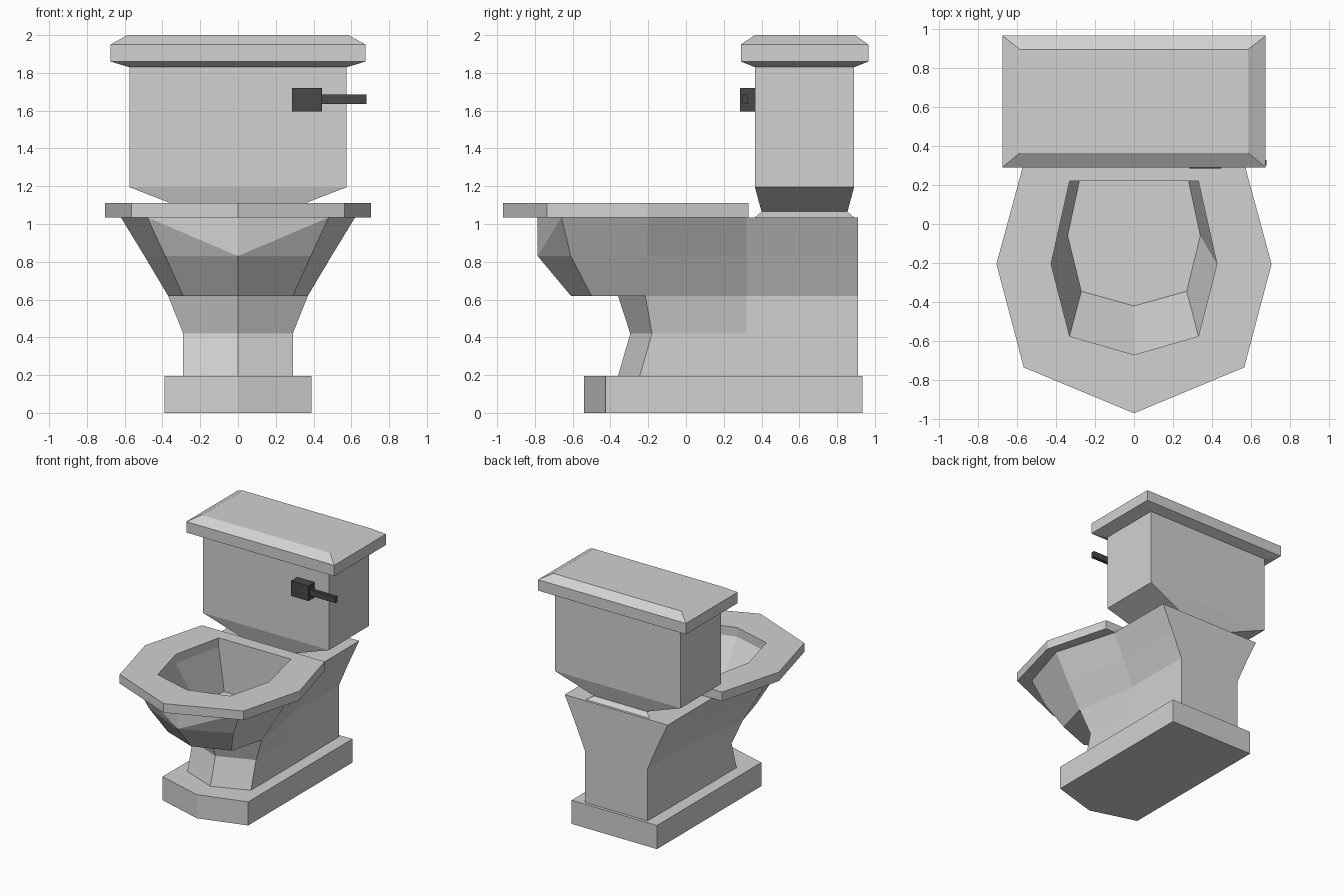
import bpy, bmesh

old = bpy.data.objects.get("Cube")
if old:
    bpy.data.objects.remove(old, do_unlink=True)


def material(name, value):
    mat = bpy.data.materials.new(name)
    mat.use_nodes = True
    colour = (value, value, value, 1)
    mat.diffuse_color = colour
    mat.node_tree.nodes["Principled BSDF"].inputs["Base Color"].default_value = colour
    return mat


ceramic = material("light grey ceramic", 0.64)
dark = material("dark handle", 0.065)


def outline(half):
    """Complete a half plan (x >= 0, front to back) by mirroring in x."""
    return half + [(-x, y) for x, y in reversed(half) if x > 0]


def block(w, y0, y1):
    return [(w, y0), (w, y1)]


def finish(name, bm, mat):
    bmesh.ops.recalc_face_normals(bm, faces=bm.faces)
    mesh = bpy.data.meshes.new(name)
    bm.to_mesh(mesh)
    bm.free()
    mesh.materials.append(mat)
    obj = bpy.data.objects.new(name, mesh)
    bpy.context.collection.objects.link(obj)
    return obj


def loft(name, sections, closed=False, crease=None):
    """Skin (z, half plan) sections; cap the ends or close into a ring."""
    bm = bmesh.new()
    rings = [[bm.verts.new((x, y, z)) for x, y in outline(half)] for z, half in sections]
    pairs = list(zip(rings, rings[1:]))
    if closed:
        pairs.append((rings[-1], rings[0]))
    else:
        bm.faces.new(rings[0])
        bm.faces.new(rings[-1])
    n = len(rings[0])
    for a, b in pairs:
        for i in range(n):
            j = (i + 1) % n
            bm.faces.new((a[i], a[j], b[j], b[i]))
    if crease:
        low, high = rings[crease], rings[crease + 1]
        for corner in (high[1], high[-1]):
            bmesh.ops.connect_verts(bm, verts=[low[0], corner])
    return finish(name, bm, ceramic)


def box(name, low, high, mat):
    bm = bmesh.new()
    bmesh.ops.create_cube(bm, size=1)
    for v in bm.verts:
        v.co = [a if c < 0 else b for c, a, b in zip(v.co, low, high)]
    return finish(name, bm, mat)


# Foot plate with pointed front
foot = [(0, -0.54), (0.39, -0.425), (0.39, 0.935)]
loft("base", [(0, foot), (0.195, foot)])

# Waisted pedestal
loft("pedestal", [
    (0.195, [(0, -0.36), (0.29, -0.245), (0.29, 0.32), (0.285, 0.91)]),
    (0.42, [(0, -0.295), (0.29, -0.18), (0.29, 0.32), (0.285, 0.91)]),
    (0.62, [(0, -0.36), (0.37, -0.215), (0.285, 0.32), (0.285, 0.91)]),
])

# Bowl: outside, rim and deck, then down to the inner floor
hole = [(0, -0.67), (0.33, -0.575), (0.425, -0.205), (0.33, 0.22)]
loft("bowl", [
    (0.62, [(0, -0.61), (0.29, -0.5), (0.37, -0.215), (0.285, 0.32), (0.285, 0.91)]),
    (0.83, [(0, -0.785), (0.385, -0.61), (0.495, -0.21), (0.375, 0.32), (0.375, 0.91)]),
    (1.035, [(0, -0.785), (0.48, -0.66), (0.62, -0.2), (0.47, 0.32), (0.47, 0.91)]),
    (1.035, hole + [(0.2, 0.22)]),
    (0.68, [(0, -0.42), (0.27, -0.345), (0.34, -0.06), (0.28, 0.22), (0.2, 0.22)]),
], crease=1)

# Seat ring
rim = [(0, -0.97), (0.565, -0.735), (0.705, -0.205), (0.56, 0.33)]
loft("seat", [(1.035, rim), (1.11, rim), (1.11, hole), (1.035, hole)], closed=True)

# Tank with tapered underside and flared neck
wall = block(0.575, 0.365, 0.89)
loft("tank", [
    (1.035, block(0.29, 0.365, 0.89)),
    (1.065, block(0.24, 0.4, 0.855)),
    (1.195, wall),
    (1.83, wall),
])

# Tank lid with bevelled edges
brim = block(0.675, 0.29, 0.965)
loft("tank_lid", [
    (1.83, wall),
    (1.86, brim),
    (1.95, brim),
    (2.0, block(0.585, 0.365, 0.895)),
])

# Flush handle
box("handle_mount", (0.285, 0.285, 1.595), (0.445, 0.37, 1.72), dark)
box("handle_lever", (0.44, 0.3, 1.635), (0.68, 0.328, 1.685), dark)
